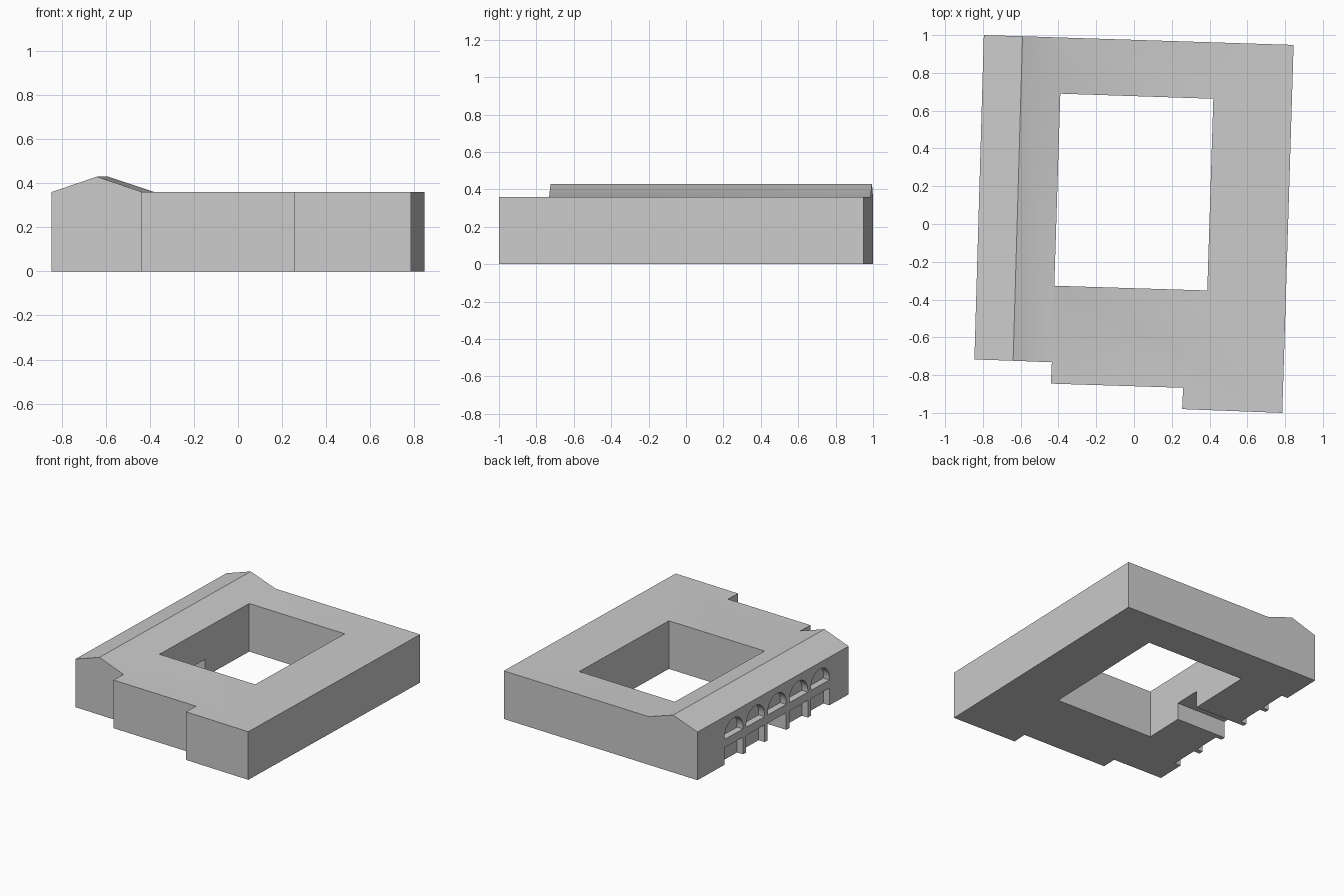
import bpy, bmesh, math
from mathutils import Matrix

cube = bpy.data.objects.get("Cube")
if cube:
    bpy.data.objects.remove(cube, do_unlink=True)

EAVE, RIDGE = 0.36, 0.43
TURN = -0.029            # the whole plan is turned slightly


def make_object(name, bm):
    bmesh.ops.recalc_face_normals(bm, faces=bm.faces)
    mesh = bpy.data.meshes.new(name)
    bm.to_mesh(mesh)
    bm.free()
    obj = bpy.data.objects.new(name, mesh)
    bpy.context.collection.objects.link(obj)
    return obj


stone = bpy.data.materials.new("light_grey")
stone.use_nodes = True
colour = (0.6, 0.6, 0.6, 1)
stone.diffuse_color = colour
stone.node_tree.nodes["Principled BSDF"].inputs["Base Color"].default_value = colour

# Plan corners of the courtyard block
plan = {
    "west_back": (-0.795, 1.0), "west_front": (-0.845, -0.717),
    "ridge_back": (-0.59, 0.994), "ridge_front": (-0.64, -0.724),
    "eave_back": (-0.38, 0.987), "eave_front": (-0.435, -0.732),
    "east_back": (0.845, 0.948), "east_front": (0.785, -1.0),
    "step_a": (0.255, -0.98), "step_b": (0.26, -0.867), "step_c": (-0.44, -0.845),
    "yard_nw": (-0.39, 0.69), "yard_ne": (0.42, 0.663),
    "yard_se": (0.388, -0.352), "yard_sw": (-0.422, -0.327),
}
roof_faces = [
    "west_back west_front ridge_front ridge_back",
    "ridge_back ridge_front eave_front yard_sw yard_nw eave_back",
    "eave_back yard_nw yard_ne east_back",
    "east_back yard_ne yard_se east_front",
    "east_front step_a step_b step_c eave_front yard_sw yard_se",
]

# Roof surface, pulled down to the ground to form the walls
bm = bmesh.new()
verts = {n: bm.verts.new((x, y, RIDGE if "ridge" in n else EAVE))
         for n, (x, y) in plan.items()}
for names in roof_faces:
    bm.faces.new([verts[n] for n in names.split()])
bmesh.ops.recalc_face_normals(bm, faces=bm.faces)
result = bmesh.ops.extrude_face_region(bm, geom=bm.faces[:], use_keep_orig=True)
for v in result["geom"]:
    if isinstance(v, bmesh.types.BMVert):
        v.co.z = 0
building = make_object("courtyard_building", bm)
building.data.materials.append(stone)


def add_cut(bm, y, profile, depth):
    """Sink a (y, z) profile into the west wall at position y."""
    x = -0.845 + 0.05 * (y + 0.717) / 1.717
    place = Matrix.Translation((x, y, 0)) @ Matrix.Rotation(TURN, 4, "Z")
    face = bm.faces.new([bm.verts.new(place @ Matrix.Translation((-0.1, a, b)).translation)
                         for a, b in profile])
    out = bmesh.ops.extrude_face_region(bm, geom=[face], use_keep_orig=True)
    moved = [g for g in out["geom"] if isinstance(g, bmesh.types.BMVert)]
    step = place.to_3x3() @ Matrix.Translation((depth + 0.1, 0, 0)).translation
    bmesh.ops.translate(bm, verts=moved, vec=step)


# Five arched windows over five openings, the middle one a passage
half = 0.105
arch = [(-half, 0.19), (half, 0.19)]
arch += [(half * math.cos(t), 0.207 + half * math.sin(t))
         for t in (math.pi * i / 16 for i in range(17))]
door = [(-half, -0.1), (half, -0.1), (half, 0.128), (-half, 0.128)]
bm = bmesh.new()
for i in range(-2, 3):
    y = 0.097 + 0.245 * i
    add_cut(bm, y, arch, 0.05)
    add_cut(bm, y, door, 0.6 if i == 0 else 0.05)
cutter = make_object("opening_cutter", bm)
cutter.hide_render = True

# Cut the openings and drop the cutter
cut = building.modifiers.new("openings", "BOOLEAN")
cut.operation = "DIFFERENCE"
cut.solver = "EXACT"
cut.object = cutter
bpy.context.view_layer.objects.active = building
building.select_set(True)
bpy.ops.object.modifier_apply(modifier=cut.name)
bpy.data.objects.remove(cutter, do_unlink=True)
bpy.ops.object.shade_smooth_by_angle(angle=math.radians(30))
